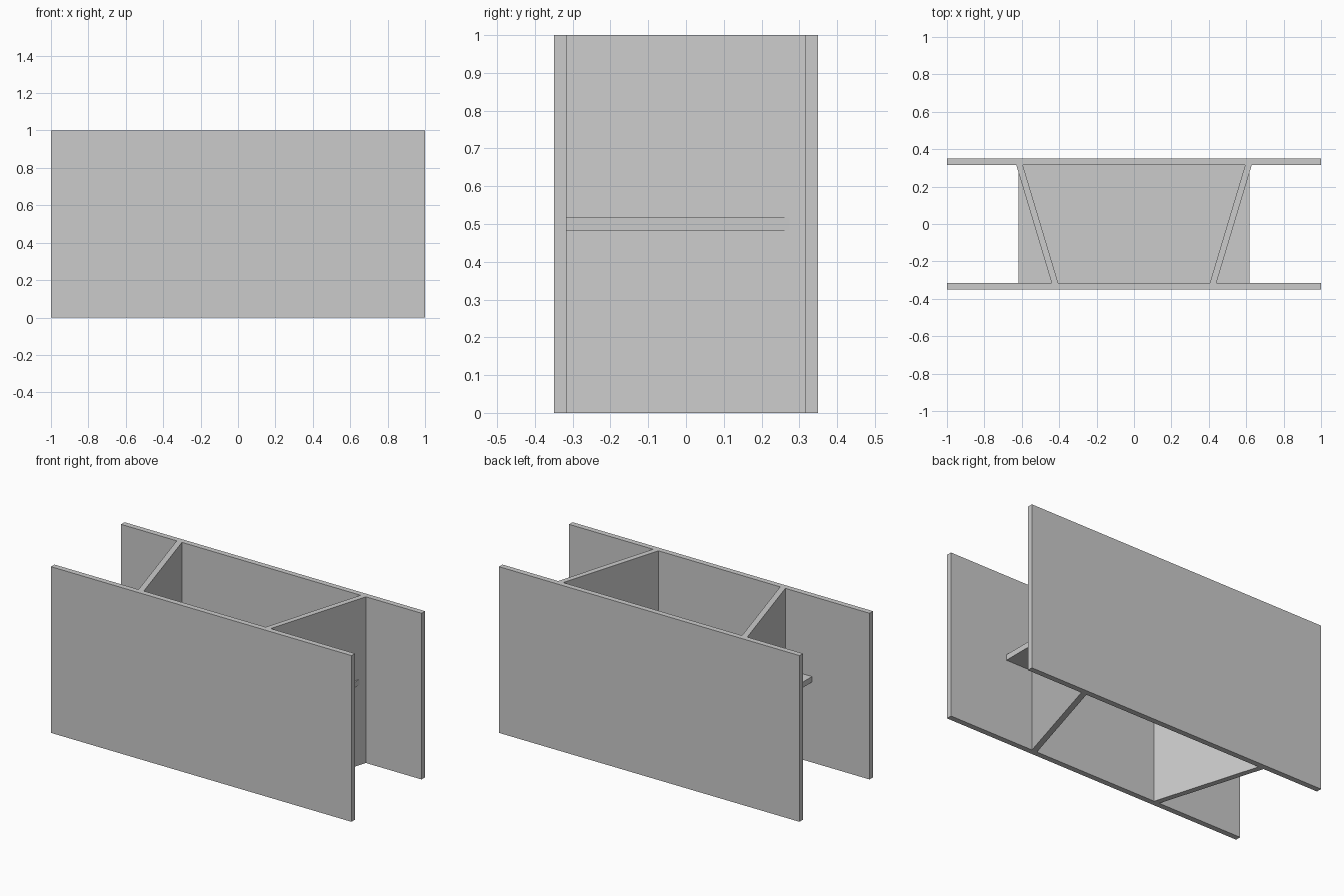
import bpy, bmesh

if "Cube" in bpy.data.objects:
    bpy.data.objects.remove(bpy.data.objects["Cube"])

T = 0.0333          # plate thickness
YI, YO = 0.3167, 0.35


def prism(name, outline, z0, z1):
    """Extrude an xy outline (counter-clockwise) from z0 to z1."""
    bm = bmesh.new()
    face = bm.faces.new([bm.verts.new((x, y, z0)) for x, y in outline])
    ext = bmesh.ops.extrude_face_region(bm, geom=[face])
    verts = [g for g in ext["geom"] if isinstance(g, bmesh.types.BMVert)]
    bmesh.ops.translate(bm, verts=verts, vec=(0, 0, z1 - z0))
    bmesh.ops.recalc_face_normals(bm, faces=bm.faces)
    mesh = bpy.data.meshes.new(name)
    bm.to_mesh(mesh)
    bm.free()
    obj = bpy.data.objects.new(name, mesh)
    bpy.context.collection.objects.link(obj)
    return obj


def rect(x0, x1, y0, y1):
    return [(x0, y0), (x1, y0), (x1, y1), (x0, y1)]


# Long outer plates
prism("front_plate", rect(-1, 1, -YO, -YI), 0, 1)
prism("back_plate", rect(-1, 1, YI, YO), 0, 1)

# Slanted webs between the plates, wider apart at the back
for side, s in (("left", -1), ("right", 1)):
    prism(side + "_web", [(s * 0.405, -YI), (s * 0.44, -YI),
                          (s * 0.63, YI), (s * 0.595, YI)], 0, 1)

# Horizontal stiffener at mid height, passing through both webs
prism("middle_shelf", rect(-0.617, 0.617, -YI, YI), 0.5 - T / 2, 0.5 + T / 2)
